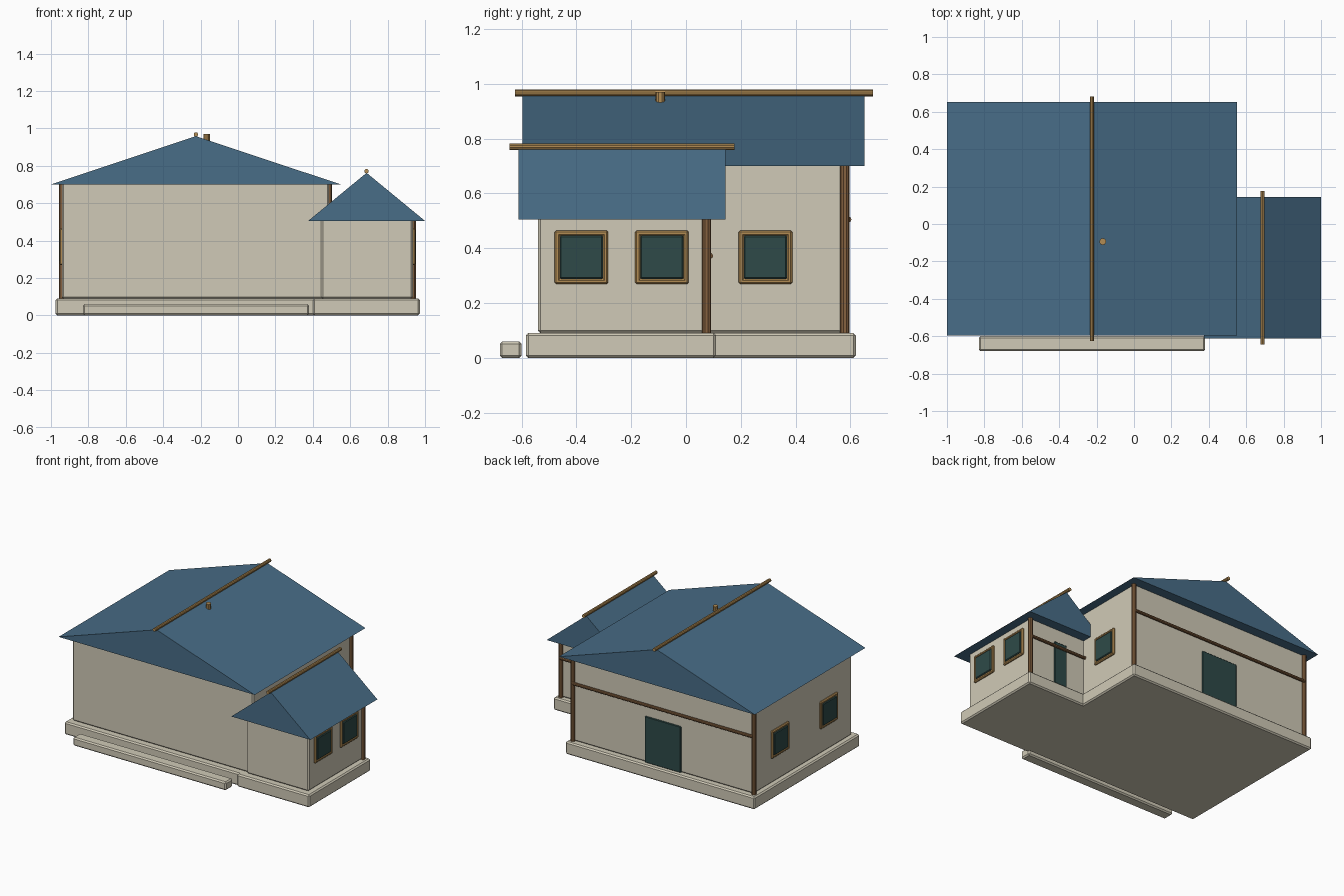
import bpy, bmesh
from mathutils import Vector

if "Cube" in bpy.data.objects:
    bpy.data.objects.remove(bpy.data.objects["Cube"])


def material(name, srgb):
    """One flat colour from 0-255 display values."""
    col = [((c / 255 + 0.055) / 1.055) ** 2.4 for c in srgb] + [1]
    m = bpy.data.materials.new(name)
    m.use_nodes = True
    m.diffuse_color = col
    bsdf = m.node_tree.nodes["Principled BSDF"]
    bsdf.inputs["Base Color"].default_value = col
    bsdf.inputs["Roughness"].default_value = 0.9
    return m


PLASTER = material("plaster", (208, 202, 183))
SLATE = material("blue roof", (72, 109, 135))
TAN = material("tan wood", (178, 140, 84))
BROWN = material("brown wood", (134, 98, 64))
GLASS = material("dark teal", (46, 74, 72))


def finish(name, bm, mat):
    bmesh.ops.recalc_face_normals(bm, faces=bm.faces)
    me = bpy.data.meshes.new(name)
    bm.to_mesh(me)
    bm.free()
    me.materials.append(mat)
    ob = bpy.data.objects.new(name, me)
    bpy.context.collection.objects.link(ob)
    return ob


def box(name, x, y, z, mat, bevel=0.0):
    """Box given by (min, max) on each axis, with chamfered edges."""
    bm = bmesh.new()
    bmesh.ops.create_cube(bm, size=1)
    for v in bm.verts:
        v.co = [r[0] if c < 0 else r[1] for c, r in zip(v.co, (x, y, z))]
    if bevel:
        bmesh.ops.bevel(bm, geom=bm.edges[:], offset=bevel, segments=1, affect='EDGES')
    return finish(name, bm, mat)


def rod(name, a, b, radius, mat, sides=10):
    """Faceted rod between two points."""
    a, b = Vector(a), Vector(b)
    bm = bmesh.new()
    bmesh.ops.create_cone(bm, cap_ends=True, segments=sides, radius1=radius,
                          radius2=radius, depth=(b - a).length)
    turn = Vector((0, 0, 1)).rotation_difference(b - a)
    for v in bm.verts:
        v.co = turn @ v.co + (a + b) / 2
    return finish(name, bm, mat)


def gable_roof(name, x, y, eave, ridge):
    """Closed triangular prism with the ridge along y."""
    bm = bmesh.new()
    profile = [(x[0], eave), (x[1], eave), (sum(x) / 2, ridge)]
    face = bm.faces.new([bm.verts.new((px, y[0], pz)) for px, pz in profile])
    ext = bmesh.ops.extrude_face_region(bm, geom=[face])
    moved = [g for g in ext["geom"] if isinstance(g, bmesh.types.BMVert)]
    bmesh.ops.translate(bm, verts=moved, vec=(0, y[1] - y[0], 0))
    return finish(name, bm, SLATE)


def window(name, x, y):
    """Square side-wall window: framed ring around a pane."""
    z, half, rim = 0.367, 0.098, 0.02
    d = 0.013
    inner = half - rim
    for tag, side in (("front", -1), ("back", 1)):
        ys = sorted((y + side * inner, y + side * half))
        box(f"{name}_{tag}_frame", (x - d, x + d), ys, (z - half, z + half), TAN, 0.006)
    for tag, side in (("lower", -1), ("upper", 1)):
        zs = sorted((z + side * inner, z + side * half))
        box(f"{name}_{tag}_frame", (x - d, x + d), (y - half + 0.003, y + half - 0.003),
            zs, TAN, 0.006)
    p = inner + 0.001
    box(f"{name}_pane", (x - d - 0.003, x + d + 0.003), (y - p, y + p),
        (z - p, z + p), GLASS, 0.005)


# Wall planes shared by the parts
left, right, back = -0.942, 0.487, 0.58
wing_right, wing_back = 0.935, 0.075
floor, main_eave, wing_eave = 0.09, 0.70, 0.505

# Plinths and front step
box("main_plinth", (-0.975, 0.52), (-0.57, 0.62), (0, floor), PLASTER, 0.009)
box("wing_plinth", (0.40, 0.972), (-0.585, 0.11), (0, floor), PLASTER, 0.009)
box("front_step", (-0.83, 0.38), (-0.68, -0.60), (0, 0.06), PLASTER, 0.009)

# Walls
box("main_walls", (left, right), (-0.525, back), (floor, main_eave + 0.01), PLASTER, 0.009)
box("wing_walls", (0.445, wing_right), (-0.54, wing_back),
    (floor, wing_eave + 0.01), PLASTER, 0.009)

# Roofs with ridge poles
gable_roof("main_roof", (-1.0, 0.55), (-0.597, 0.652), main_eave, 0.958)
gable_roof("wing_roof", (0.375, 1.0), (-0.612, 0.145), wing_eave, 0.762)
rod("main_ridge_pole", (-0.225, -0.625, 0.967), (-0.225, 0.682, 0.967), 0.012, TAN)
rod("wing_ridge_pole", (0.687, -0.645, 0.771), (0.687, 0.177, 0.771), 0.012, TAN)
rod("roof_peg", (-0.167, -0.094, 0.925), (-0.167, -0.094, 0.971), 0.018, TAN)

# Rear corner posts and cross beams
posts = {"main_left_post": (left, back, main_eave),
         "main_right_post": (right, back, main_eave),
         "wing_post": (wing_right, wing_back, wing_eave)}
for name, (x, y, top) in posts.items():
    rod(name, (x, y, floor), (x, y, top), 0.017, BROWN)
rod("main_beam", (left, back + 0.013, 0.505), (right, back + 0.013, 0.505), 0.011, BROWN)
rod("wing_beam", (right, wing_back + 0.013, 0.372),
    (wing_right, wing_back + 0.013, 0.372), 0.011, BROWN)

# Rear doors
box("main_door", (-0.37, -0.085), (back - 0.01, back + 0.008), (floor, 0.42), GLASS, 0.004)
box("wing_door", (0.633, 0.735), (wing_back - 0.01, wing_back + 0.008),
    (floor, 0.41), GLASS, 0.004)

# Side windows
window("wing_front_window", wing_right, -0.382)
window("wing_rear_window", wing_right, -0.088)
window("main_right_window", right, 0.29)
window("main_left_front_window", left, -0.26)
window("main_left_rear_window", left, 0.29)
